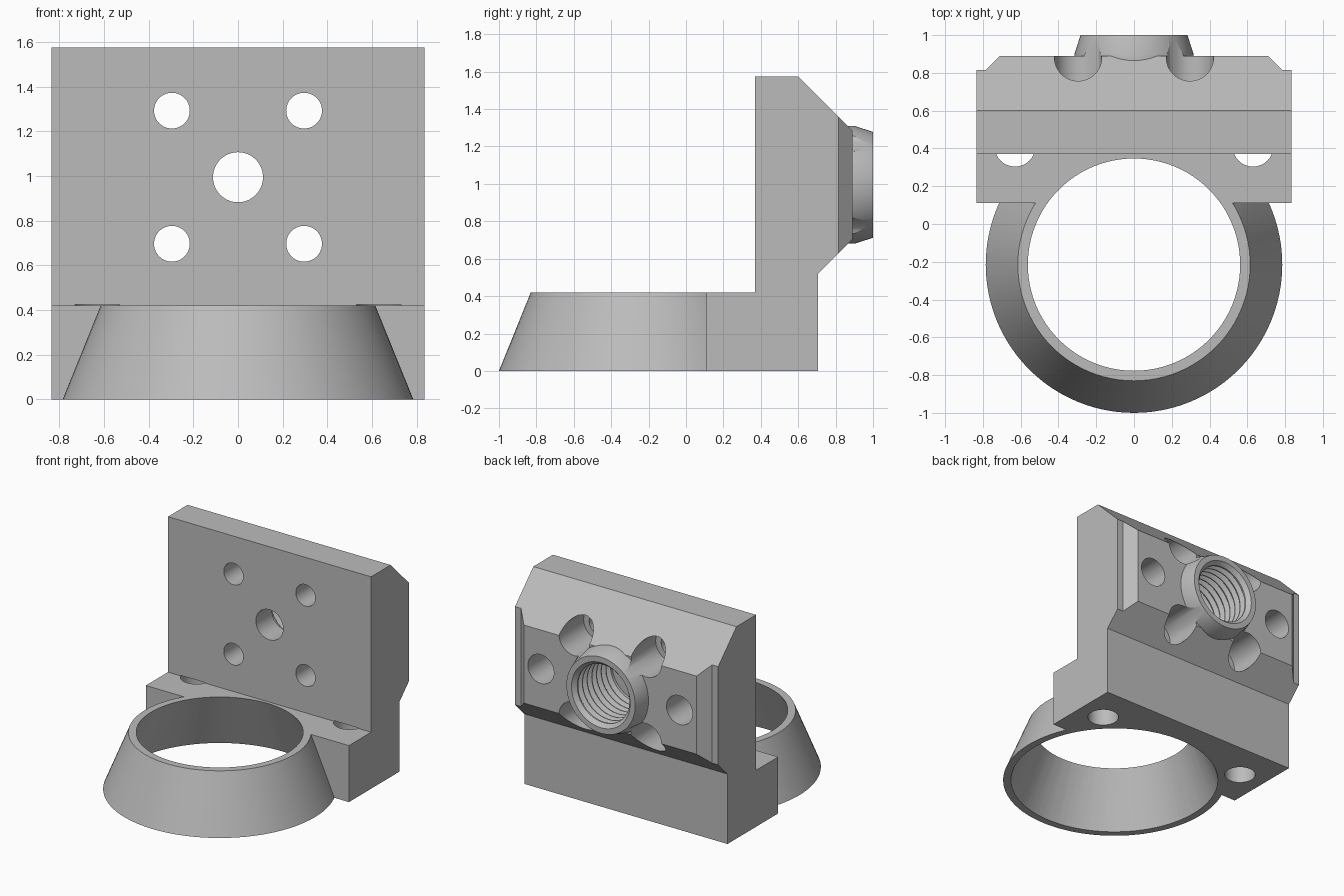
import bpy, bmesh, math
from mathutils import Vector

cube = bpy.data.objects.get("Cube")
if cube:
    bpy.data.objects.remove(cube, do_unlink=True)

grey = bpy.data.materials.new("plain_grey")
grey.use_nodes = True
colour = (0.5, 0.5, 0.5, 1)
grey.diffuse_color = colour
grey.node_tree.nodes["Principled BSDF"].inputs["Base Color"].default_value = colour


def new_object(name, bm):
    bmesh.ops.recalc_face_normals(bm, faces=bm.faces)
    mesh = bpy.data.meshes.new(name)
    bm.to_mesh(mesh)
    bm.free()
    mesh.materials.append(grey)
    obj = bpy.data.objects.new(name, mesh)
    bpy.context.collection.objects.link(obj)
    return obj


def prism(name, points, offset):
    """Extrude a closed outline along the offset vector."""
    bm = bmesh.new()
    face = bm.faces.new([bm.verts.new(p) for p in points])
    ext = bmesh.ops.extrude_face_region(bm, geom=[face])
    verts = [v for v in ext["geom"] if isinstance(v, bmesh.types.BMVert)]
    bmesh.ops.translate(bm, verts=verts, vec=offset)
    return new_object(name, bm)


def lathe(name, profile, origin, axis, steps=64):
    """Revolve (distance, radius) pairs about an axis through origin."""
    axis, origin = Vector(axis), Vector(origin)
    side = Vector((1, 0, 0))
    ends = [(profile[0][0], 0)] + profile + [(profile[-1][0], 0)]
    bm = bmesh.new()
    verts = [bm.verts.new(origin + axis * d + side * r) for d, r in ends]
    edges = [bm.edges.new(pair) for pair in zip(verts, verts[1:])]
    bmesh.ops.spin(bm, geom=verts + edges, cent=origin, axis=axis,
                   angle=math.tau, steps=steps)
    bmesh.ops.remove_doubles(bm, verts=bm.verts, dist=0.0001)
    return new_object(name, bm)


def combine(target, tool, operation):
    """Apply a boolean and discard the tool."""
    tool.hide_render = True
    mod = target.modifiers.new(tool.name, "BOOLEAN")
    mod.operation, mod.solver, mod.object = operation, "EXACT", tool
    bpy.context.view_layer.objects.active = target
    bpy.ops.object.modifier_apply(modifier=mod.name)
    bpy.data.objects.remove(tool, do_unlink=True)


Y, Z = (0, 1, 0), (0, 0, 1)
W, MID = 0.835, 0.995
RING = (0, -0.215, 0)

# Upright block with foot and sloped back
side = [(0.11, 0), (0.11, 0.42), (0.37, 0.42), (0.37, 1.575), (0.6, 1.575),
        (0.89, 1.285), (0.89, 0.705), (0.705, 0.52), (0.705, 0)]
bracket = prism("bracket", [(-W, y, z) for y, z in side], (2 * W, 0, 0))

# Stepped, chamfered back corners
half = [(1, 0), (1, 0.815), (0.785, 0.815), (0.71, 0.89), (0.69, 1)]
plan = half + [(-x, y) for x, y in reversed(half)]
combine(bracket, prism("corner_trim", [(x, y, -0.1) for x, y in plan], (0, 0, 2)),
        "INTERSECT")

# Tapered ring and rear boss
combine(bracket, lathe("ring", [(0, 0.785), (0.42, 0.615)], RING, Z, 96), "UNION")
combine(bracket, lathe("boss", [(0.7, 0.315), (0.9, 0.315), (1, 0.283)],
                       (0, 0, MID), Y), "UNION")
combine(bracket, lathe("ring_opening", [(-0.01, 0.734), (0.43, 0.558)], RING, Z, 96),
        "DIFFERENCE")

# Threaded socket with a through hole
pitch, start = 0.055, 0.56
thread = [(start, 0.215)]
for i in range(7):
    d = start + 0.02 + i * pitch
    thread += [(d, 0.215), (d + 0.02, 0.245), (d + 0.028, 0.245), (d + 0.048, 0.215)]
thread += [(0.97, 0.215), (1.01, 0.25)]
combine(bracket, lathe("threaded_socket", thread, (0, 0, MID), Y), "DIFFERENCE")
combine(bracket, lathe("centre_hole", [(0.3, 0.112), (0.65, 0.112)], (0, 0, MID), Y),
        "DIFFERENCE")

for sx in (-1, 1):
    # Counterbored screw holes
    for sz in (-1, 1):
        screw = [(0.3, 0.08), (0.6, 0.08), (0.6, 0.125), (1.1, 0.125)]
        combine(bracket, lathe("screw_hole", screw, (sx * 0.296, 0, MID + sz * 0.298), Y),
                "DIFFERENCE")
    # Blind rear holes and vertical foot holes
    combine(bracket, lathe("rear_hole", [(0.55, 0.107), (1, 0.107)],
                           (sx * 0.57, 0, MID), Y), "DIFFERENCE")
    combine(bracket, lathe("foot_hole", [(-0.1, 0.108), (0.424, 0.108)],
                           (sx * 0.63, 0.412, 0), Z), "DIFFERENCE")

# Smooth curved walls, crisp edges
bpy.ops.object.select_all(action="DESELECT")
bracket.select_set(True)
bpy.context.view_layer.objects.active = bracket
bpy.ops.object.shade_smooth_by_angle(angle=math.radians(25))
